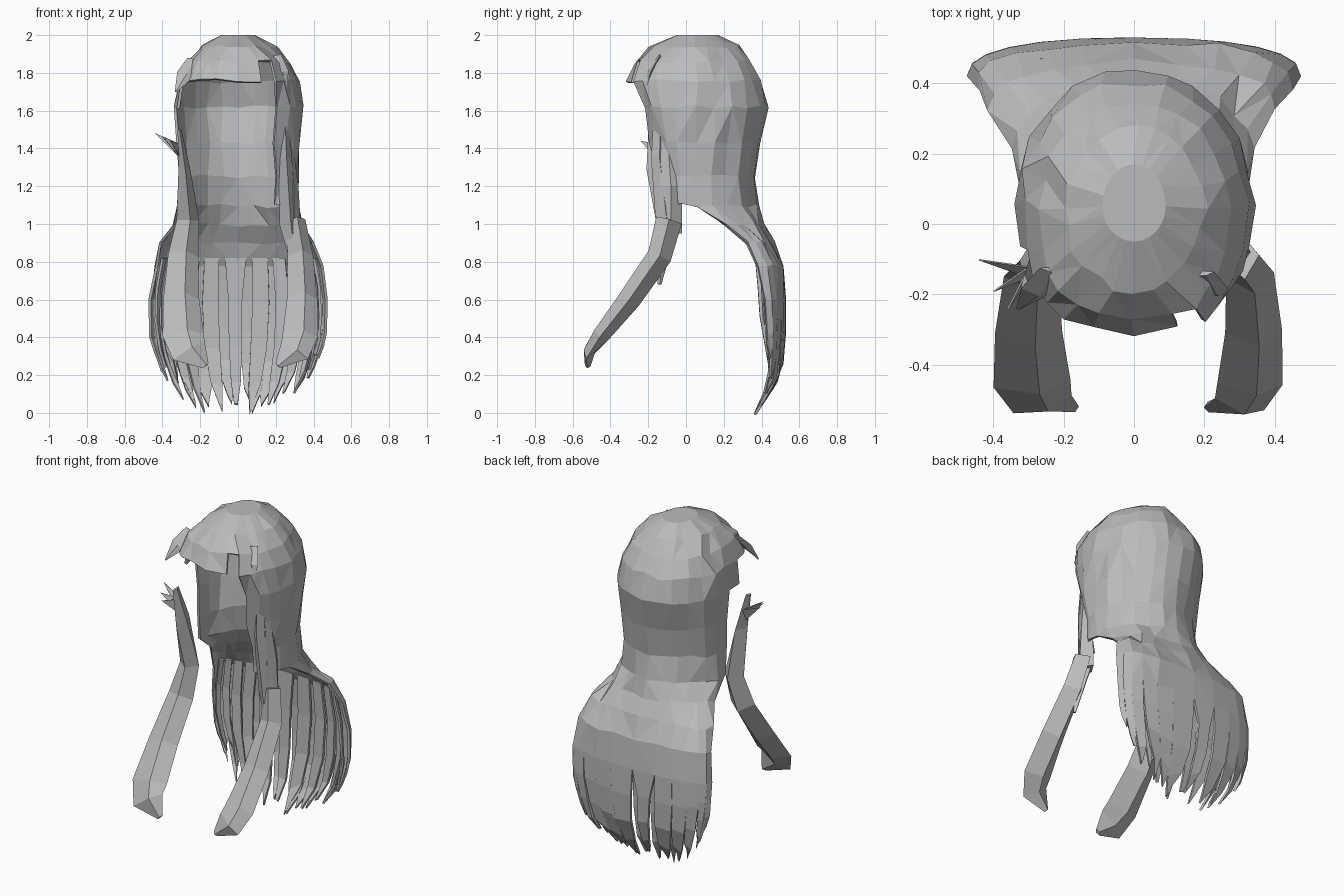
import bpy, bmesh, math, random
from mathutils import Vector

random.seed(4)
if "Cube" in bpy.data.objects:
    bpy.data.objects.remove(bpy.data.objects["Cube"])

grey = bpy.data.materials.new("hair_grey")
grey.use_nodes = True
grey.diffuse_color = (0.5, 0.5, 0.5, 1)
grey.node_tree.nodes["Principled BSDF"].inputs["Base Color"].default_value = (0.5, 0.5, 0.5, 1)

# height, half width, centre y, depth to the back, depth to the front
PROFILE = [
    (2.00, 0.09, 0.05, 0.12, 0.10), (1.94, 0.20, 0.05, 0.23, 0.24),
    (1.86, 0.27, 0.05, 0.30, 0.32), (1.76, 0.32, 0.06, 0.34, 0.37),
    (1.62, 0.34, 0.06, 0.375, 0.30), (1.43, 0.325, 0.06, 0.33, 0.27),
    (1.25, 0.32, 0.05, 0.31, 0.23), (1.10, 0.325, 0.06, 0.32, 0.22),
    (1.00, 0.34, 0.22, 0.19, 0), (0.90, 0.41, 0.32, 0.14, 0),
    (0.78, 0.45, 0.39, 0.13, 0), (0.60, 0.475, 0.42, 0.11, 0),
    (0.40, 0.47, 0.43, 0.10, 0), (0.20, 0.41, 0.42, 0.09, 0),
    (0.00, 0.30, 0.36, 0.02, 0)]


def squared(value, power):
    return math.copysign(abs(value) ** power, value)


def surface(angle, z, scale=1.0):
    """Point on the hair surface; angle 0 is the back, positive goes to +x."""
    for a, b in zip(PROFILE, PROFILE[1:]):
        if z >= b[0]:
            break
    t = (a[0] - z) / (a[0] - b[0])
    rx, cy, back, front = (p + (q - p) * t for p, q in zip(a[1:], b[1:]))
    a = math.radians(angle)
    s, c = math.sin(a), math.cos(a)
    depth = back if c > 0 else front
    power = 0.85 if z < 0.95 else 0.7 if c < 0 and z < 1.9 else 1
    return Vector((rx * scale * squared(s, power), cy + depth * scale * squared(c, power), z))


def finish(name, bm, thickness=0.0):
    bmesh.ops.recalc_face_normals(bm, faces=bm.faces)
    mesh = bpy.data.meshes.new(name)
    bm.to_mesh(mesh)
    bm.free()
    mesh.materials.append(grey)
    obj = bpy.data.objects.new(name, mesh)
    bpy.context.collection.objects.link(obj)
    if thickness:
        mod = obj.modifiers.new("thickness", "SOLIDIFY")
        mod.thickness = thickness
        mod.offset = -1


def kept(angle, z):
    """Which parts of the shell exist: crown, open face, two sides, back."""
    if z > 1.88:
        return True
    if z > 1.76:
        return not 150 < angle < 166
    if z > 1.62:
        return -110 < angle < 145
    if z > 1.1:
        return -92 < angle < 145
    return abs(angle) < 90


def jitter(v, amount):
    return v + Vector([random.uniform(-amount, amount) for _ in range(3)])


# Crown, fringe brim, sides and nape as one faceted shell
STEP = 15
heights = [p[0] for p in PROFILE[:12]]
angles = list(range(-180, 180, STEP))
bm = bmesh.new()
grid = []
for i, z in enumerate(heights):
    row = []
    for a in angles:
        v = surface(a, z)
        if 0.7 < z < 1.95:
            v = jitter(v, 0.011)
        row.append(bm.verts.new(v))
    grid.append(row)
for i in range(len(heights) - 1):
    for j, a in enumerate(angles):
        if kept(a + STEP / 2, (heights[i] + heights[i + 1]) / 2):
            k = (j + 1) % len(angles)
            bm.faces.new((grid[i][j], grid[i + 1][j], grid[i + 1][k], grid[i][k]))
top = bm.verts.new((-0.02, 0.06, 2.0))
for j in range(len(angles)):
    bm.faces.new((top, grid[0][j], grid[0][(j + 1) % len(angles)]))
bmesh.ops.delete(bm, geom=[v for v in bm.verts if not v.link_faces], context="VERTS")
bmesh.ops.triangulate(bm, faces=[f for f in bm.faces if random.random() < 0.6])
finish("hair_shell", bm, 0.015)


# Ragged strands that end the back hair; pull moves their middle forward
def back_strands(name, start, width, scale, offset, pull):
    bm = bmesh.new()
    for n in range(12):
        mid = -90 + STEP * (n + 0.5) + offset
        if abs(mid) > 90:
            continue
        side = abs(math.sin(math.radians(mid)))
        tip = 0.01 + 0.24 * side ** 5 + random.uniform(0, 0.07)
        slit = 0.55 if abs(mid + 6) < 6 else 1
        bend = random.uniform(-4, 4)
        previous = None
        for t, w in ((0, 1), (0.3, slit), (0.6, slit), (0.85, 0.85 * slit), (1, 0.2)):
            z = start + (tip - start) * t
            pair = []
            for s in (-1, 1):
                p = surface(mid + bend * t + s * width * w, z - s * bend * 0.012 * t ** 3, scale)
                p.y -= pull * math.sin(math.pi * t)
                pair.append(bm.verts.new(p))
            if previous:
                bm.faces.new((previous[0], pair[0], pair[1], previous[1]))
            previous = pair
    finish(name, bm, 0.015)


back_strands("back_strands_outer", 0.6, 7.5, 1.0, 0, 0)
back_strands("back_strands_inner", 0.82, 5.5, 0.94, 6, 0.035)


# Locks: flattened diamond sections along a path of (x, y, z, width, depth)
def lock(name, path):
    bm = bmesh.new()
    rings = []
    for i, (x, y, z, w, d) in enumerate(path):
        before, after = path[max(i - 1, 0)], path[min(i + 1, len(path) - 1)]
        along = (Vector(after[:3]) - Vector(before[:3])).normalized()
        across = Vector((1, 0, 0))
        across = (across - along * across.dot(along)).normalized()
        out = along.cross(across)
        centre = Vector((x, y, z))
        rings.append([bm.verts.new(centre + across * (u * w) + out * (v * d))
                      for u, v in ((1, 0), (0.2, 1), (-1, 0.2), (-0.1, -1))])
    for a, b in zip(rings, rings[1:]):
        for j in range(4):
            k = (j + 1) % 4
            bm.faces.new((a[j], a[k], b[k], b[j]))
    bm.faces.new(rings[0])
    bm.faces.new(rings[-1])
    finish(name, bm)


FRONT_LOCK = [
    (-0.31, -0.17, 1.50, 0.01, 0.03), (-0.285, -0.14, 1.30, 0.03, 0.07),
    (-0.265, -0.09, 1.02, 0.06, 0.07), (-0.29, -0.14, 0.83, 0.08, 0.065),
    (-0.30, -0.30, 0.60, 0.095, 0.06), (-0.29, -0.45, 0.41, 0.11, 0.045),
    (-0.26, -0.51, 0.33, 0.10, 0.03), (-0.17, -0.52, 0.25, 0.02, 0.015)]
lock("right_front_lock", FRONT_LOCK)
lock("left_front_lock", [(0.04 - x, y, z, w * 0.85, d) for x, y, z, w, d in FRONT_LOCK[2:]])

# Strands hanging along the left side of the face
lock("left_face_strand", [(0.24, -0.13, 1.74, 0.015, 0.03), (0.25, -0.14, 1.35, 0.035, 0.045),
                          (0.27, -0.10, 1.0, 0.05, 0.06), (0.32, -0.14, 0.68, 0.01, 0.01)])
lock("left_cheek_strand", [(0.27, -0.10, 1.5, 0.01, 0.03), (0.29, -0.08, 1.2, 0.03, 0.06),
                           (0.285, -0.08, 0.95, 0.05, 0.06)])

# Thin fringe tufts at the brim
lock("right_fringe_tuft", [(-0.24, -0.13, 1.87, 0.03, 0.008), (-0.28, -0.19, 1.79, 0.045, 0.015),
                           (-0.33, -0.24, 1.70, 0.005, 0.005)])
lock("left_fringe_tuft", [(0.20, -0.14, 1.89, 0.03, 0.008), (0.23, -0.19, 1.80, 0.04, 0.015),
                          (0.25, -0.21, 1.72, 0.005, 0.005)])

# Stray hairs at the top of the right lock
bm = bmesh.new()
for x, y, z in ((-0.44, -0.10, 1.48), (-0.40, -0.19, 1.46), (-0.36, -0.24, 1.44)):
    points = [(x, y, z), (-0.30, -0.12, 1.42), (-0.30, -0.15, 1.34)]
    bm.faces.new([bm.verts.new(p) for p in points])
finish("stray_hairs", bm, 0.004)
